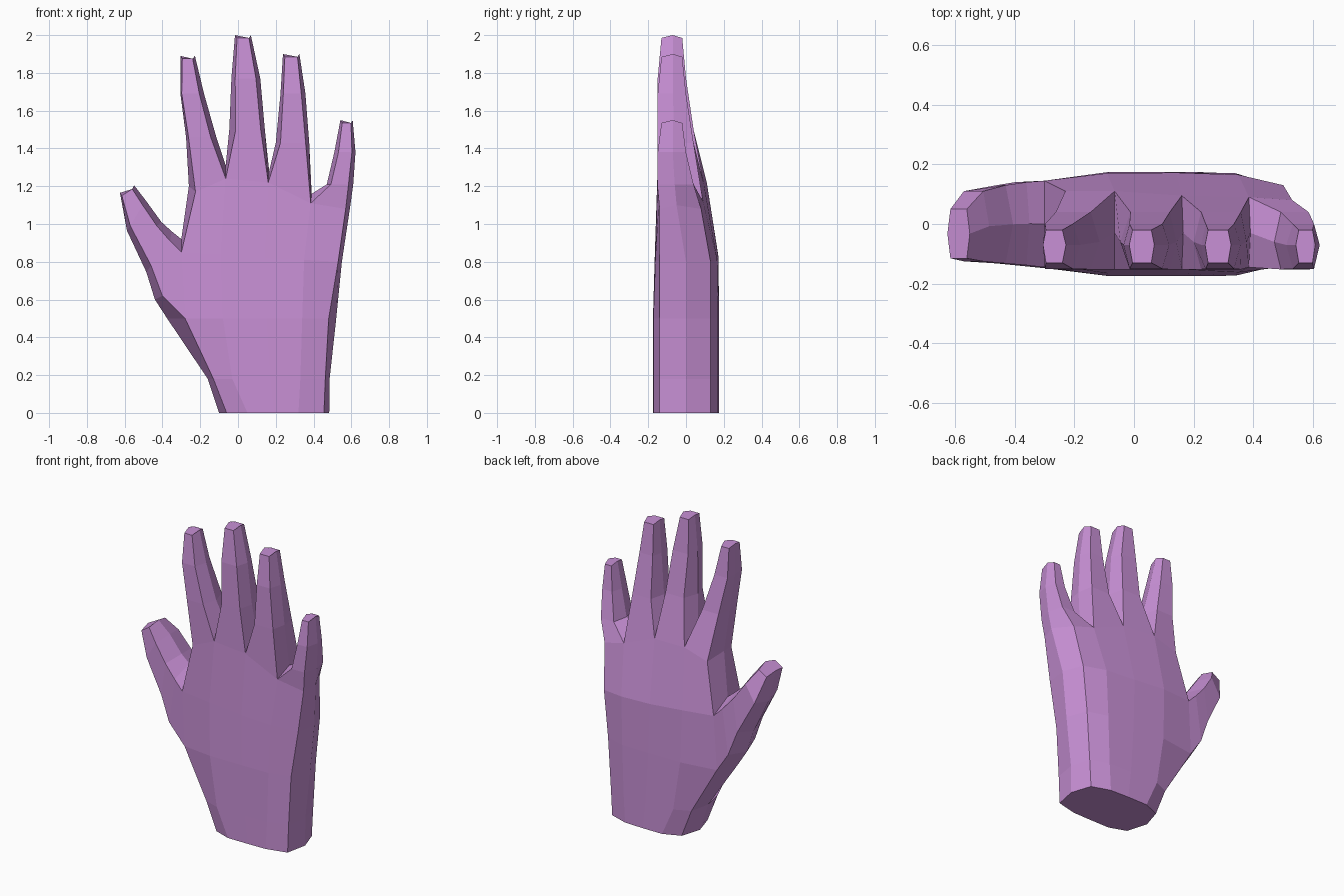
import bpy
import bmesh

bm = bmesh.new()


def vert(x, y, z):
    return bm.verts.new((x, y, z))


def bridge(a, b, closed=False):
    """Quads between two equal rows of vertices."""
    n = len(a)
    for i in range(n if closed else n - 1):
        j = (i + 1) % n
        bm.faces.new((a[i], a[j], b[j], b[i]))


def loft(base, rings):
    """Extend a six-sided base loop through further rings and cap the tip."""
    for ring in rings:
        bridge(base, ring, closed=True)
        base = ring
    bm.faces.new(base)


# Knuckle line: front, middle and back points at index edge, three webs, little finger edge
front = [vert(*p) for p in ((-.225, -.145, 1.17), (-.065, -.152, 1.24), (.16, -.152, 1.22),
                            (.385, -.145, 1.11), (.57, -.14, 1.08))]
mid = [vert(*p) for p in ((-.26, -.02, 1.20), (-.065, -.03, 1.31), (.165, -.03, 1.28),
                          (.39, -.03, 1.16), (.595, -.05, 1.10))]
back = [vert(*p) for p in ((-.23, .11, 1.17), (-.065, .11, 1.22), (.16, .095, 1.21),
                           (.385, .09, 1.12), (.53, .08, 1.08))]

# Palm rows going down: front xs, back xs, side xs, heights (left to right), front and back y
palm_rows = [
    ((-.30, -.09, .14, .35, .53), (-.30, -.09, .14, .35, .50), (-.30, .55),
     (.85, .84, .82, .81, .80), (-.145, -.165, -.165, -.162, -.14), (.145, .17, .172, .165, .13)),
    ((-.28, -.08, .15, .34, .48), (-.32, -.08, .15, .34, .47), (-.375, .52),
     (.50, .50, .50, .50, .50), (-.15, -.175, -.175, -.173, -.14), (.14, .175, .175, .17, .13)),
    ((-.13, -.03, .17, .33, .462), (-.13, -.03, .17, .33, .45), (-.16, .485),
     (.18, .18, .18, .18, .18), (-.14, -.175, -.175, -.173, -.14), (.13, .175, .175, .17, .13)),
    ((-.06, .05, .19, .32, .455), (-.06, .05, .19, .32, .44), (-.10, .483),
     (0, 0, 0, 0, 0), (-.135, -.175, -.175, -.173, -.14), (.13, .175, .175, .17, .13)),
]
rows = [(front, back, mid[0], mid[-1])]
for fx, bx, sx, zs, fy, by in palm_rows:
    top_lift = .07 if zs[0] > .8 else 0      # raised crotch of the thumb
    rows.append(([vert(*p) for p in zip(fx, fy, zs)],
                 [vert(*p) for p in zip(bx, by, zs)],
                 vert(sx[0], 0, zs[0] + top_lift), vert(sx[1], 0, zs[-1])))

for i in range(len(rows) - 1):
    (f0, b0, l0, r0), (f1, b1, l1, r1) = rows[i], rows[i + 1]
    bridge(f0, f1)
    bridge(b0, b1)
    bridge((f0[-1], r0, b0[-1]), (f1[-1], r1, b1[-1]))
    if i != 1:                               # gap left open for the thumb
        bridge((f0[0], l0, b0[0]), (f1[0], l1, b1[0]))

# Wrist cap
f, b, l, r = rows[-1]
bm.faces.new(f + [r] + b[::-1] + [l])

# Fingers: per ring the outer left, inner left, inner right, outer right x and the height
fingers = [
    ((-.275, -.262, -.145, -.115, 1.46), (-.305, -.298, -.205, -.18, 1.69),
     (-.305, -.295, -.24, -.228, 1.89)),
    ((-.046, -.012, .12, .142, 1.50), (-.035, -.015, .095, .118, 1.77),
     (-.016, -.005, .058, .068, 2.0)),
    ((.20, .225, .358, .377, 1.43), (.225, .24, .335, .357, 1.69),
     (.238, .248, .315, .325, 1.90)),
    ((.47, .492, .585, .61, 1.21), (.51, .532, .603, .622, 1.38),
     (.542, .552, .598, .607, 1.55)),
]
# Depth of each ring: front, side, back, and the drop of the tip rim
depths = ((-.152, -.06, .04, 0), (-.15, -.07, .0, 0), (-.13, -.07, -.02, .015))
for k, sizes in enumerate(fingers):
    base = [front[k], front[k + 1], mid[k + 1], back[k + 1], back[k], mid[k]]
    rings = []
    for (ol, il, ir, orr, z), (yf, ym, yb, drop) in zip(sizes, depths):
        rings.append([vert(il, yf, z - drop), vert(ir, yf, z - drop), vert(orr, ym, z),
                      vert(ir, yb, z - drop), vert(il, yb, z - drop), vert(ol, ym, z)])
    loft(base, rings)

# Thumb: lower inner, lower outer, upper inner, upper outer (x, z), then front and back y
(uf, ub, ul, _), (lf, lb, ll, _) = rows[1], rows[2]
thumb = [
    ((-.40, .62), (-.44, .60), (-.36, .91), (-.35, .96), -.138, .14),
    ((-.46, .78), (-.485, .745), (-.43, .99), (-.405, 1.01), -.132, .13),
    ((-.57, .99), (-.588, .965), (-.505, 1.10), (-.485, 1.12), -.125, .11),
    ((-.615, 1.15), (-.625, 1.165), (-.56, 1.185), (-.55, 1.205), -.115, .05),
]
rings = []
for li, lo, ui, uo, yf, yb in thumb:
    ym = (yf + yb) / 2
    rings.append([vert(li[0], yf, li[1]), vert(ui[0], yf, ui[1]), vert(uo[0], ym, uo[1]),
                  vert(ui[0], yb, ui[1]), vert(li[0], yb, li[1]), vert(lo[0], ym, lo[1])])
loft([lf[0], uf[0], ul, ub[0], lb[0], ll], rings)

bmesh.ops.recalc_face_normals(bm, faces=bm.faces[:])
mesh = bpy.data.meshes.new("hand")
bm.to_mesh(mesh)
bm.free()

# Single flat colour
skin = bpy.data.materials.new("orchid purple")
skin.diffuse_color = (.58, .28, .67, 1)
mesh.materials.append(skin)
hand = bpy.data.objects.new("hand", mesh)
bpy.context.collection.objects.link(hand)
